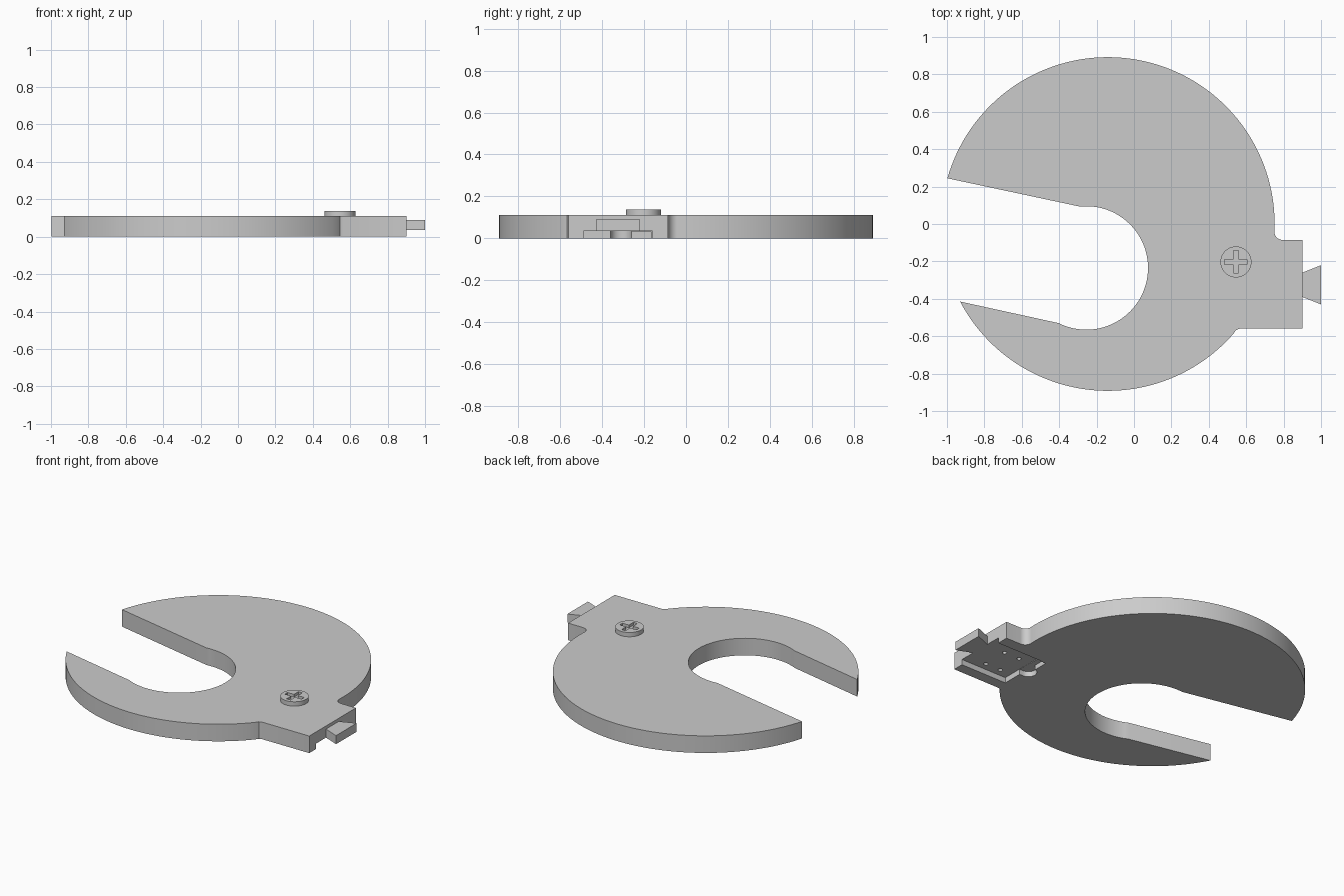
import bpy
import bmesh
from math import cos, sin, radians

cube = bpy.data.objects.get("Cube")
if cube:
    bpy.data.objects.remove(cube, do_unlink=True)

grey = bpy.data.materials.new("light_grey")
grey.use_nodes = True
grey.diffuse_color = (0.6, 0.6, 0.6, 1)
grey.node_tree.nodes["Principled BSDF"].inputs["Base Color"].default_value = (0.6, 0.6, 0.6, 1)


def arc(cx, cy, r, start, end, steps):
    """Points along an arc, angles in degrees."""
    angles = [radians(start + (end - start) * i / steps) for i in range(steps + 1)]
    return [(cx + r * cos(a), cy + r * sin(a)) for a in angles]


def rect(x0, x1, y0, y1):
    return [(x0, y0), (x1, y0), (x1, y1), (x0, y1)]


def prism(name, outline, z0, z1):
    """Extrude a flat outline from z0 up to z1."""
    bm = bmesh.new()
    face = bm.faces.new([bm.verts.new((x, y, z0)) for x, y in outline])
    top = bmesh.ops.extrude_face_region(bm, geom=[face])["geom"]
    verts = [v for v in top if isinstance(v, bmesh.types.BMVert)]
    bmesh.ops.translate(bm, verts=verts, vec=(0, 0, z1 - z0))
    bmesh.ops.recalc_face_normals(bm, faces=bm.faces[:])
    mesh = bpy.data.meshes.new(name)
    bm.to_mesh(mesh)
    bm.free()
    obj = bpy.data.objects.new(name, mesh)
    bpy.context.collection.objects.link(obj)
    mesh.materials.append(grey)
    return obj


def activate(obj):
    bpy.ops.object.select_all(action="DESELECT")
    obj.select_set(True)
    bpy.context.view_layer.objects.active = obj


def cut(obj, outline, z0, z1):
    """Subtract an extruded outline and discard the cutter."""
    cutter = prism("cutter", outline, z0, z1)
    cutter.hide_render = True
    mod = obj.modifiers.new("cut", "BOOLEAN")
    mod.operation = "DIFFERENCE"
    mod.solver = "EXACT"
    mod.object = cutter
    activate(obj)
    bpy.ops.object.modifier_apply(modifier=mod.name)
    bpy.data.objects.remove(cutter, do_unlink=True)


def smooth(obj):
    activate(obj)
    bpy.ops.object.shade_smooth_by_angle(angle=radians(30))


# Round plate with an angled keyhole slot and a square tab
outline = arc(-0.14, 0, 0.892, -2.6, 164.1, 72)
outline += arc(-0.255, -0.235, 0.33, 96, -116.6, 56)
outline += arc(-0.14, 0, 0.892, -152.3, -41.1, 48)
outline += [(0.545, -0.567), (0.565, -0.56), (0.9, -0.56), (0.9, -0.085)]
outline += arc(0.795, -0.04, 0.045, -90, -170, 8)
plate = prism("slotted_plate", outline, 0, 0.11)

# Pocket under the tab, open at its end
cut(plate, rect(0.57, 0.95, -0.49, -0.16), -0.05, 0.035)
# Rounded notch and shallow step in the pocket's inner wall
cut(plate, arc(0.545, -0.31, 0.05, 90, 270, 16) + [(0.6, -0.36), (0.6, -0.26)], -0.05, 0.034)
cut(plate, rect(0.535, 0.6, -0.262, -0.165), -0.05, 0.03)
# Four pin holes in the pocket ceiling
for x in (0.65, 0.76):
    for y in (-0.27, -0.44):
        cut(plate, arc(x, y, 0.013, 0, 345, 23), 0.02, 0.06)
smooth(plate)

# Dovetail plug on the tab end
prism("dovetail_plug", [(0.9, -0.39), (1.0, -0.43), (1.0, -0.22), (0.9, -0.26)], 0.035, 0.09)

# Screw head with a cross recess
sx, sy = 0.545, -0.203
screw = prism("screw_head", arc(sx, sy, 0.083, 0, 352.5, 47), 0.108, 0.138)
a, b = 0.06, 0.014
quarter = [(a, -b), (a, b), (b, b)]
cross = []
for turn in range(4):
    for x, y in quarter:
        for _ in range(turn):
            x, y = -y, x
        cross.append((sx + x, sy + y))
cut(screw, cross, 0.12, 0.16)
smooth(screw)
